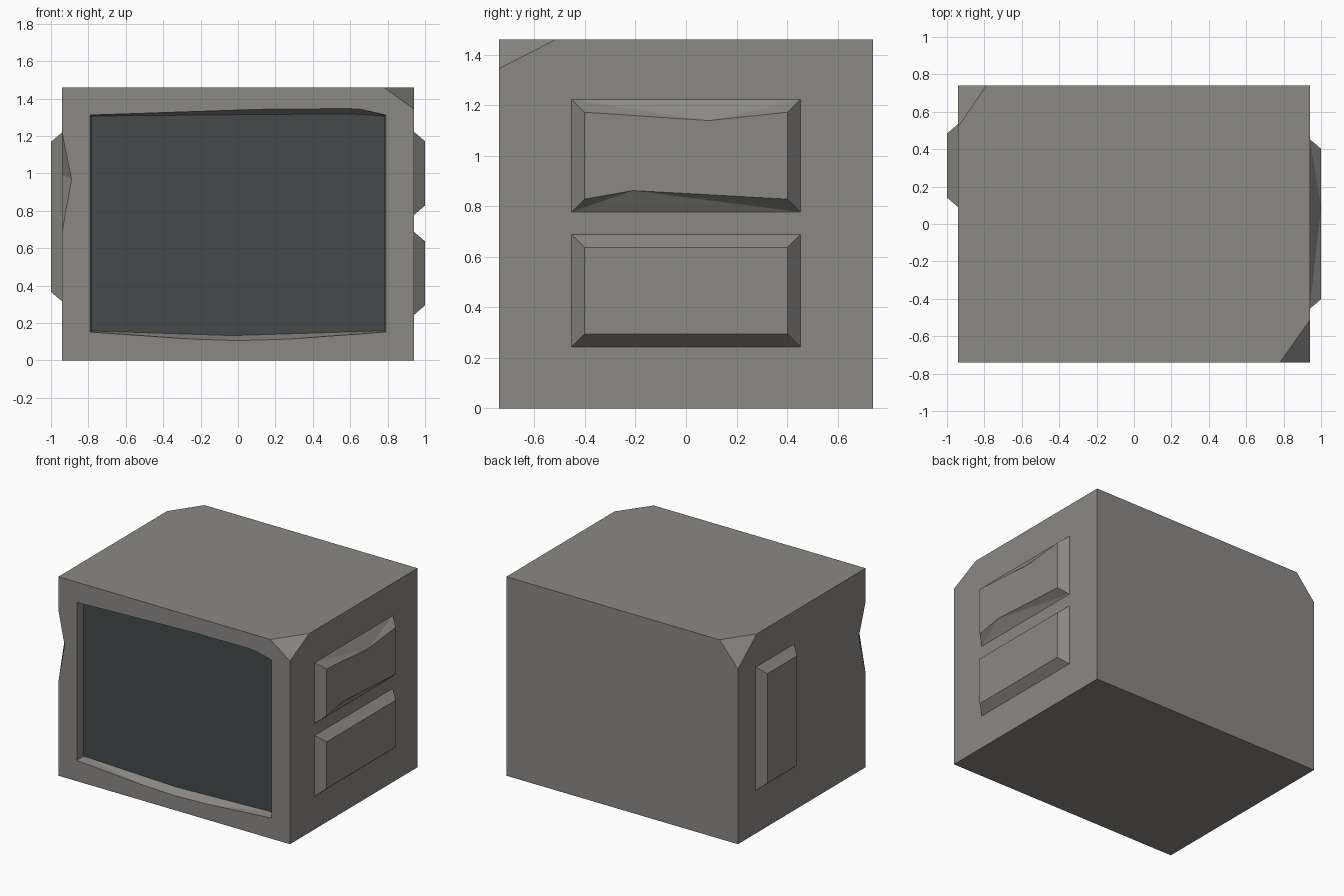
import bpy, bmesh
from mathutils import Vector

if "Cube" in bpy.data.objects:
    bpy.data.objects.remove(bpy.data.objects["Cube"])


def material(name, color):
    m = bpy.data.materials.new(name)
    m.diffuse_color = (*color, 1)
    m.use_nodes = True
    m.node_tree.nodes["Principled BSDF"].inputs["Base Color"].default_value = m.diffuse_color
    return m


GREY = material("warm grey", (0.26, 0.25, 0.235))
DARK = material("dark screen", (0.056, 0.068, 0.068))
X, Y, H = 0.94, 0.74, 1.46      # body half width, half depth, height


def finish(bm, name, *mats):
    me = bpy.data.meshes.new(name)
    bm.to_mesh(me)
    bm.free()
    for m in mats:
        me.materials.append(m)
    ob = bpy.data.objects.new(name, me)
    bpy.context.collection.objects.link(ob)
    return ob


def hull(name, pts):
    """Convex solid around a few points."""
    bm = bmesh.new()
    for p in pts:
        bm.verts.new(p)
    bmesh.ops.convex_hull(bm, input=bm.verts[:])
    bmesh.ops.recalc_face_normals(bm, faces=bm.faces[:])
    ob = finish(bm, name, GREY)
    ob.hide_render = True
    return ob


# Body block with two chipped top corners
bm = bmesh.new()
bmesh.ops.create_cube(bm, size=1)
for v in bm.verts:
    v.co = (v.co.x * 2 * X, v.co.y * 2 * Y, (v.co.z + 0.5) * H)
chips = [((0.78, -Y, H), (X, -0.515, H), (X, -Y, 1.345)),
         ((-0.79, Y, H), (-X, 0.52, H), (-X, Y, 1.285))]
for tri in chips:
    a, b, c = map(Vector, tri)
    n = (b - a).cross(c - a).normalized()
    if n.dot(a - Vector((0, 0, H / 2))) < 0:
        n = -n
    bmesh.ops.bisect_plane(bm, geom=bm.verts[:] + bm.edges[:] + bm.faces[:],
                           plane_co=a, plane_no=n, clear_outer=True)
    bmesh.ops.holes_fill(bm, edges=[e for e in bm.edges if e.is_boundary], sides=0)
bmesh.ops.recalc_face_normals(bm, faces=bm.faces[:])
body = finish(bm, "body", GREY, DARK)

# Cutter for the screen recess, worn along its top and bottom edges
D = -0.67
front = [(-.79, 1.312), (.59, 1.347), (.79, 1.312), (.79, .152), (0, .106), (-.79, .152)]
back = [(-.784, 1.307), (.59, 1.319), (.784, 1.307), (.784, .158), (-.03, .133), (-.784, .158)]
pts = []
for f, b in zip(front, back):
    f, b = Vector((f[0], -Y, f[1])), Vector((b[0], D, b[1]))
    pts += [b, b + 1.5 * (f - b)]
recess = hull("recess_cutter", pts)

# Cutter for the nick in the front left edge
A, B = Vector((-X, -Y, 1.215)), Vector((-X, -Y, 0.69))
P, Q = Vector((-0.89, -Y, 0.97)), Vector((-X, -0.663, 0.99))
M = (P + Q) / 2
nick = hull("nick_cutter", [M + 2.2 * (P - M), M + 2.2 * (Q - M),
                            M + 1.6 * (A - M), M + 1.6 * (B - M)])

for cutter in (recess, nick):
    mod = body.modifiers.new("cut", 'BOOLEAN')
    mod.operation, mod.solver, mod.object = 'DIFFERENCE', 'EXACT', cutter
dg = bpy.context.evaluated_depsgraph_get()
cut = bpy.data.meshes.new_from_object(body.evaluated_get(dg))
body.modifiers.clear()
body.data = cut
cut.materials.clear()
cut.materials.append(GREY)
cut.materials.append(DARK)
for c in (recess, nick):
    bpy.data.objects.remove(c)

# The floor of the recess is the screen
for p in cut.polygons:
    p.material_index = int(abs(p.center.y - D) < 0.003 and p.normal.y < -0.9)


def panel(name, side, y0, y1, z0, z1, dents={}):
    """Raised bevelled plate on a side; dents: {edge: (y, z)} worn bevels."""
    bm = bmesh.new()
    b = 0.051

    def ring(x, i):
        return [bm.verts.new((side * x, y, z)) for y, z in
                ((y0 + i, z0 + i), (y1 - i, z0 + i), (y1 - i, z1 - i), (y0 + i, z1 - i))]
    o, n = ring(X, 0), ring(1.0, b)
    base = bm.faces.new(o)
    face = []
    for k in range(4):
        j = (k + 1) % 4
        face.append(n[k])
        if k in dents:
            m = bm.verts.new((side, *dents[k]))
            face.append(m)
            for t in ((o[k], o[j], m), (o[k], m, n[k]), (o[j], n[j], m)):
                bm.faces.new(t)
        else:
            bm.faces.new((o[k], o[j], n[j], n[k]))
    bm.faces.new(face)
    bmesh.ops.recalc_face_normals(bm, faces=bm.faces[:])
    bm.faces.remove(base)
    return finish(bm, name, GREY)


# Raised side panels
panel("upper_right_panel", 1, -0.453, 0.453, 0.777, 1.223,
      {0: (-0.21, 0.862), 2: (0.09, 1.139)})
panel("lower_right_panel", 1, -0.453, 0.453, 0.243, 0.688)
panel("left_panel", -1, 0.09, 0.535, 0.315, 1.22)
